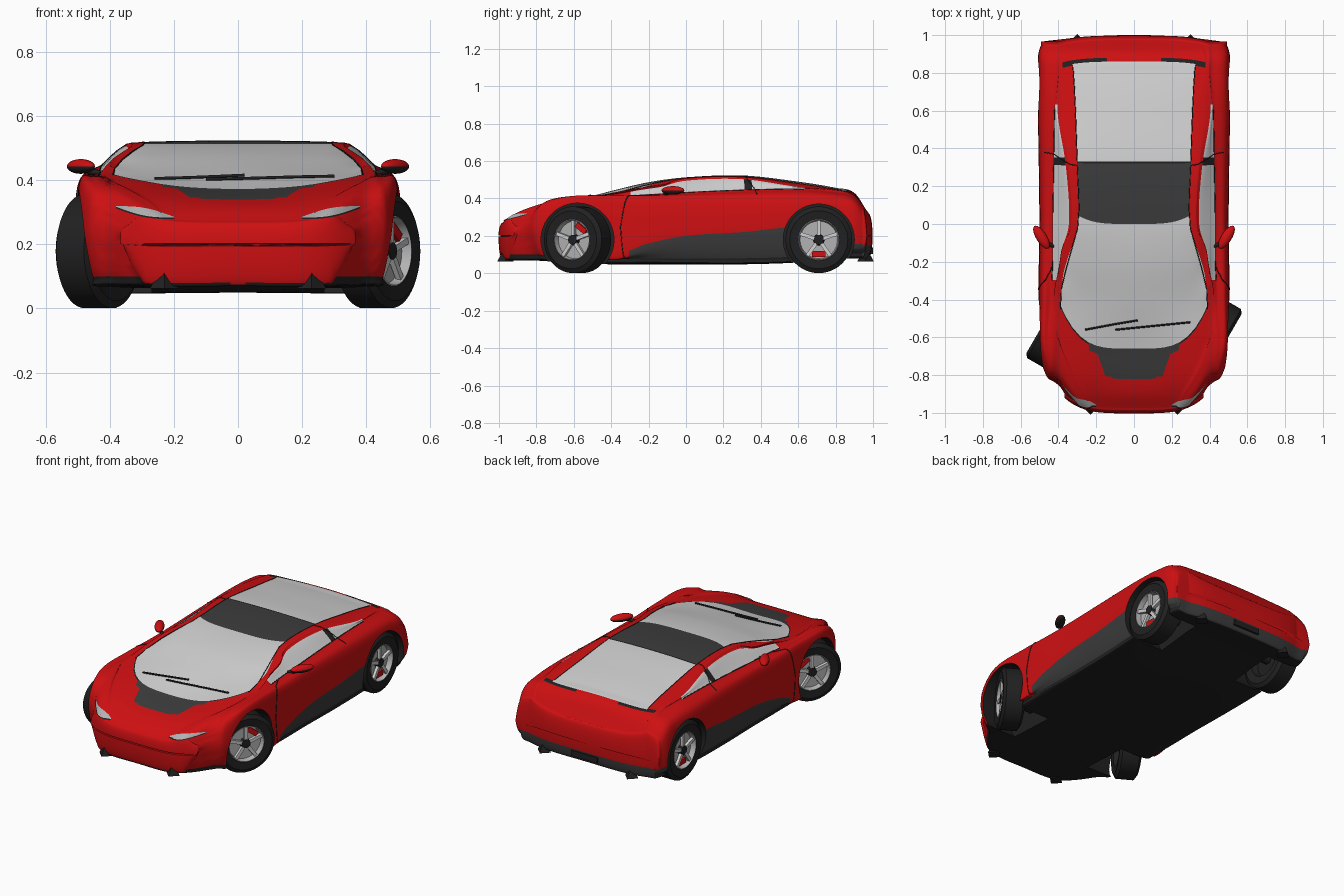
import bpy, bmesh, math
from mathutils import Matrix, Vector
from mathutils.bvhtree import BVHTree

if "Cube" in bpy.data.objects:
    bpy.data.objects.remove(bpy.data.objects["Cube"], do_unlink=True)


def material(name, r, g, b):
    m = bpy.data.materials.new(name)
    m.use_nodes = True
    m.diffuse_color = (r, g, b, 1)
    m.node_tree.nodes["Principled BSDF"].inputs["Base Color"].default_value = (r, g, b, 1)
    return m


RED = material("red paint", .62, .005, .006)
GLASS = material("pale glass", .64, .64, .64)
DARK = material("dark panel", .045, .045, .045)
BLACK = material("black rubber", .015, .015, .015)
SILVER = material("silver metal", .45, .45, .45)
PAINT = [RED, GLASS, DARK, BLACK]


def smooth(obj, angle=35):
    bpy.ops.object.select_all(action='DESELECT')
    obj.select_set(True)
    bpy.context.view_layer.objects.active = obj
    bpy.ops.object.shade_smooth_by_angle(angle=math.radians(angle))


def add(name, bm, mats, matrix=Matrix()):
    bmesh.ops.recalc_face_normals(bm, faces=bm.faces)
    mesh = bpy.data.meshes.new(name)
    bm.to_mesh(mesh)
    bm.free()
    for m in mats:
        mesh.materials.append(m)
    obj = bpy.data.objects.new(name, mesh)
    bpy.context.collection.objects.link(obj)
    obj.matrix_world = matrix
    smooth(obj)
    return obj


# Character lines of the body, sampled at shared stations along its length
STATIONS = (-.98, -.9, -.8, -.65, -.4, -.2, 0, .3, .6, .8, .9, .975)
width = (.3, .385, .465, .503, .505, .503, .5, .503, .507, .505, .505, .48)
floor_z = (.07, .07, .07, .06, .05, .05, .05, .05, .06, .08, .08, .08)
sill_z = (.22, .22, .22, .2, .1, .16, .2, .22, .245, .2, .16, .16)
shoulder_z = (.23, .28, .33, .385, .388, .388, .39, .395, .4, .39, .36, .28)
belt_x = (.27, .33, .41, .45, .44, .43, .43, .425, .42, .41, .41, .4)
belt_z = (.275, .325, .37, .408, .412, .42, .432, .445, .45, .435, .41, .32)
rail_x = (.23, .27, .34, .405, .415, .39, .345, .36, .405, .39, .38, .36)
rail_z = (.275, .322, .368, .404, .42, .455, .495, .503, .462, .445, .415, .32)
glass_x = (.2, .22, .28, .36, .39, .35, .295, .3, .31, .32, .33, .33)
glass_z = (.27, .315, .355, .392, .425, .475, .51, .517, .48, .449, .42, .32)
centre_z = (.27, .315, .345, .375, .44, .487, .513, .523, .49, .457, .43, .32)
bow = (4.5, 6, 8, 10, 9, 7, 6, .5, -.5, -1, -1.2, -1.2)


def sample(row, y):
    """Smooth interpolation of a row at length position y."""
    t, n = STATIONS, len(STATIONS)
    y = min(max(y, t[0]), t[-1])
    i = max(k for k in range(n - 1) if t[k] <= y)

    def slope(k):
        a, b = max(k - 1, 0), min(k + 1, n - 1)
        return (row[b] - row[a]) / (t[b] - t[a])
    h = t[i + 1] - t[i]
    f = (y - t[i]) / h
    g = 1 - f
    return (row[i] * (1 + 2 * f) * g * g + row[i + 1] * (1 + 2 * g) * f * f
            + h * f * g * (slope(i) * g - slope(i + 1) * f))


def line_point(k, y):
    if k < 0 or k > 8:
        x, z = line_point(1 if k < 0 else 7, y)
        return -x, z
    if k == 0:
        return 0, sample(floor_z, y)
    if k == 8:
        return 0, sample(centre_z, y)
    if k < 5:
        inset = (.08, .03, 0, .012)[k - 1]
        z = sample((floor_z, floor_z, sill_z, shoulder_z)[k - 1], y)
        return sample(width, y) - inset, z + (.03 if k == 2 else 0)
    xs, zs = ((belt_x, belt_z), (rail_x, rail_z), (glass_x, glass_z))[k - 5]
    return sample(xs, y), sample(zs, y)


def section(y, u):
    """Half cross-section point: u runs from floor centre to roof centre."""
    k = min(int(u), 7)
    f = u - k
    a, b, c, d = (line_point(k + j, y) for j in (-1, 0, 1, 2))
    return [b[i] + .5 * f * (c[i] - a[i] + f * (2 * a[i] - 5 * b[i] + 4 * c[i] - d[i]
            + f * (3 * (b[i] - c[i]) + d[i] - a[i]))) for i in (0, 1)]


# Body shell: rings along the length, with rounded collapsing ends
STEP = 10
half = [j / STEP for j in range(8 * STEP + 1)]
ends = [math.radians(a) for a in range(88, 0, -8)]
rings = [(-.98, a, -1) for a in ends]
rings += [(-.98 + .01 * i, 0, 0) for i in range(196)] + [(.975, 0, 0)]
rings += [(.975, a, 1) for a in reversed(ends)]


def ring_points(s, a, end):
    pts = []
    for u in half:
        y = s
        for _ in range(3):
            x, z = section(y, u)
            y = s + sample(bow, s) * min(abs(x), .4) ** 4
        z = .2 + (z - .2) * math.cos(a)
        pts.append((x, y + end * .0225 * math.sin(a), z))
    return pts + [(-x, y, z) for x, y, z in reversed(pts[1:-1])]


def paint_index(s, u, c, end):
    x, y, z = abs(c.x), c.y, c.z
    if end > 0:
        return 2 if z < .15 else 0
    if y < -.75 and x > .4 and z < .06 + .8 * (x - .4):
        return 3
    if end < 0:
        return 3 if z < .078 else 0
    if u < 2:
        return 3
    if u < 3:
        return 2 if y > -.31 else 0
    if 5 < u < 6 and -.3 < y < .63:
        return 3 if .31 < y < .35 else 1
    if u > 7:
        if -.82 < s < -.66 and x < .13 + .7 * (s + .82):
            return 2
        if -.67 < s < -.66 or .32 < s < .33:
            return 3
        if -.66 < s < .86:
            return 2 if 0 < s < .32 else 1
    if 6.3 < u < 7.6 and .85 < s < .88:
        return 3
    return 0


bm = bmesh.new()
grid = [[bm.verts.new(p) for p in ring_points(*r)] for r in rings]
n = len(grid[0])
for i in range(len(grid) - 1):
    s = (rings[i][0] + rings[i + 1][0]) / 2
    end = rings[i][2] or rings[i + 1][2]
    for j in range(n):
        k = (j + 1) % n
        f = bm.faces.new((grid[i][j], grid[i][k], grid[i + 1][k], grid[i + 1][j]))
        u = (min(j, n - 1 - j) + .5) / STEP
        f.material_index = paint_index(s, u, f.calc_center_median(), end)
bm.faces.new(grid[0])
bm.faces.new(grid[-1])
body = add("body", bm, PAINT)

# Wheel arches cut out of the shell
AXLES = ((-.58, .195), (.71, .19))
for y, r in AXLES:
    for side in (-1, 1):
        bm = bmesh.new()
        place = Matrix.Translation((side * .45, y, .18)) @ Matrix.Rotation(math.pi / 2, 4, 'Y')
        bmesh.ops.create_cone(bm, cap_ends=True, segments=64, radius1=r, radius2=r,
                              depth=.36, matrix=place)
        for f in bm.faces:
            f.material_index = 3
        cutter = add("arch_cutter", bm, PAINT)
        mod = body.modifiers.new("arch", 'BOOLEAN')
        mod.operation, mod.solver, mod.object = 'DIFFERENCE', 'EXACT', cutter
        bpy.context.view_layer.objects.active = body
        bpy.ops.object.modifier_apply(modifier=mod.name)
        bpy.data.objects.remove(cutter, do_unlink=True)
smooth(body)
bpy.context.view_layer.update()
tree = BVHTree.FromObject(body, bpy.context.evaluated_depsgraph_get())


def hit(origin, direction):
    p = tree.ray_cast(Vector(origin), Vector(direction))[0]
    return p if p else Vector(origin)


def wire(name, points, radius):
    """Thin black tube through points."""
    cu = bpy.data.curves.new(name, 'CURVE')
    cu.dimensions, cu.bevel_depth, cu.bevel_resolution = '3D', radius, 1
    sp = cu.splines.new('POLY')
    sp.points.add(len(points) - 1)
    for q, p in zip(sp.points, points):
        q.co = (*p, 1)
    cu.materials.append(BLACK)
    obj = bpy.data.objects.new(name, cu)
    bpy.context.collection.objects.link(obj)
    bpy.ops.object.select_all(action='DESELECT')
    obj.select_set(True)
    bpy.context.view_layer.objects.active = obj
    bpy.ops.object.convert(target='MESH')


def between(keys, count=12):
    """Evenly split a polyline of tuples."""
    return [Vector(a).lerp(Vector(b), i / count) for a, b in zip(keys, keys[1:])
            for i in range(count)] + [Vector(keys[-1])]


# Panel seams, wipers, headlights, mirrors and bumper fins
SEAMS = {"door_seam": ((-.31, 2), (-.35, 3.5), (-.3, 4.4), (-.22, 5)),
         "pillar_seam": ((.31, 7), (.33, 6), (.37, 5), (.38, 4.3)),
         "belt_seam": ((-.3, 5), (.63, 5)), "glass_seam": ((-.45, 7), (.83, 7))}
for side in (-1, 1):
    for name, keys in SEAMS.items():
        pts = []
        for y, u in between(keys):
            x, z = section(y, u)
            pts.append((side * x, y, z))
        wire(name, pts, .0025)

    bm = bmesh.new()
    rows = []
    for i in range(17):
        t = i / 16
        x, z, h = side * (.2 + .18 * t), .285 + .033 * t, .001 + .011 * math.sin(math.pi * t)
        rows.append([bm.verts.new(hit((x, -2, z + d), (0, 1, 0)) - Vector((0, .004, 0)))
                     for d in (-h - .005, -h, h)])
    for a, b in zip(rows, rows[1:]):
        for k in (0, 1):
            bm.faces.new((a[k], b[k], b[k + 1], a[k + 1])).material_index = k
    add("headlight", bm, [BLACK, SILVER])

    bm = bmesh.new()
    turn = math.radians(58 if side > 0 else 122)
    bmesh.ops.create_uvsphere(bm, u_segments=24, v_segments=12, radius=1)
    for f in bm.faces:
        f.material_index = int(f.calc_center_median().z < 0)
    add("mirror", bm, [RED, BLACK], Matrix.Translation((side * .49, -.07, .443))
        @ Matrix.Rotation(turn, 4, 'Z') @ Matrix.Diagonal((.07, .028, .023, 1)))
    wire("mirror_stalk", [(side * .42, -.12, .42), (side * .48, -.09, .432)], .01)

    for y, x in ((-.965, .23), (.96, .3)):
        bm = bmesh.new()
        bmesh.ops.create_cone(bm, cap_ends=True, segments=4, radius1=.045, radius2=.012,
                              depth=.06, matrix=Matrix.Translation((side * x, y, .092)))
        add("bumper_fin", bm, [BLACK])

for keys in (((-.26, -.56), (-.1, -.53), (.02, -.51)), ((-.1, -.56), (.1, -.54), (.3, -.52))):
    wire("wiper", [hit((x, y, 2), (0, 0, -1)) + Vector((0, 0, .005))
                   for x, y in between(keys)], .005)

bm = bmesh.new()
bmesh.ops.create_cube(bm, matrix=Matrix.Translation((0, .985, .12))
                      @ Matrix.Diagonal((.18, .03, .035, 1)))
add("rear_plate_recess", bm, [BLACK])


# Wheels, built about the local x axis with the outer face towards +x
def lathe(name, profile, mat, place):
    bm = bmesh.new()
    verts = [bm.verts.new((x, 0, r)) for x, r in profile]
    edges = [bm.edges.new(e) for e in zip(verts, verts[1:])]
    bmesh.ops.spin(bm, geom=verts + edges, cent=(0, 0, 0), axis=(1, 0, 0),
                   angle=2 * math.pi, steps=48)
    bmesh.ops.remove_doubles(bm, verts=bm.verts, dist=.0002)
    add(name, bm, [mat], place)


def block(name, boxes, mat, place):
    bm = bmesh.new()
    for m in boxes:
        bmesh.ops.create_cube(bm, matrix=m)
    add(name, bm, [mat], place)


tyre = ((-.06, .11), (-.065, .155), (-.05, .178), (.05, .178), (.065, .155), (.06, .11), (.04, .105))
rim = ((.058, .112), (.062, .106), (.03, .1), (.03, 0))
inner = ((-.06, .112), (-.02, .1), (-.02, 0))
hub = ((.03, .03), (.056, .026), (.058, 0))
for y, steer, x in ((AXLES[0][0], -30, .435), (AXLES[1][0], 0, .43)):
    for side in (-1, 1):
        angle = math.radians(steer) + (0 if side > 0 else math.pi)
        place = Matrix.Translation((side * x, y, .179)) @ Matrix.Rotation(angle, 4, 'Z')
        lathe("tyre", tyre, BLACK, place)
        lathe("rim", rim, SILVER, place)
        lathe("inner_wheel", inner, BLACK, place)
        lathe("hub", hub, BLACK, place)
        block("spokes", [Matrix.Rotation(math.radians(72 * i), 4, 'X')
                         @ Matrix.Translation((.045, 0, .062))
                         @ Matrix.Diagonal((.018, .02, .085, 1)) for i in range(5)], GLASS, place)
        tilt = math.radians(-36 * side if steer else 180)
        block("caliper", [Matrix.Rotation(tilt, 4, 'X') @ Matrix.Translation((.035, 0, .076))
                          @ Matrix.Diagonal((.016, .07, .03, 1))], RED, place)
    wire("axle", [(-.4, y, .179), (.4, y, .179)], .03)
